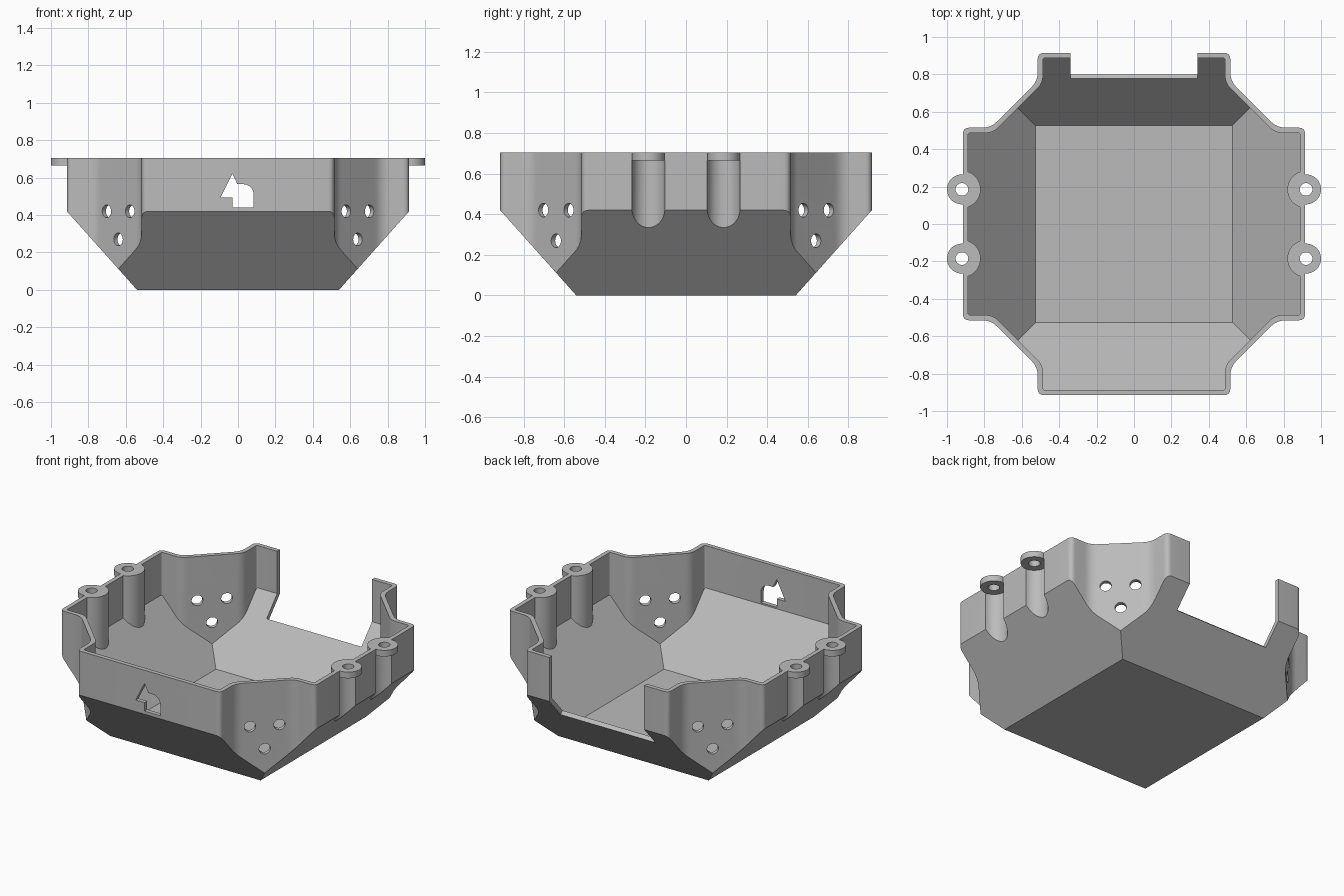
import bpy, bmesh, math
from mathutils import Matrix, Vector

if "Cube" in bpy.data.objects:
    bpy.data.objects.remove(bpy.data.objects["Cube"])

HEIGHT, WALL = 0.705, 0.028
FLOOR_HALF, SLOPE = 0.54, 0.893      # hull base half width, widening per unit height
BOSS_X, BOSS_Y = 0.92, 0.185

grey = bpy.data.materials.new("plain grey")
grey.use_nodes = True
grey.diffuse_color = (0.5, 0.5, 0.5, 1)
grey.node_tree.nodes["Principled BSDF"].inputs["Base Color"].default_value = (0.5, 0.5, 0.5, 1)


def prism(name, points, vector, matrix=Matrix()):
    """Solid made by sweeping a flat outline along a vector."""
    bm = bmesh.new()
    face = bm.faces.new([bm.verts.new(p) for p in points])
    swept = bmesh.ops.extrude_face_region(bm, geom=[face], use_keep_orig=True)
    verts = [g for g in swept["geom"] if isinstance(g, bmesh.types.BMVert)]
    bmesh.ops.translate(bm, verts=verts, vec=vector)
    bmesh.ops.transform(bm, matrix=matrix, verts=bm.verts)
    bmesh.ops.recalc_face_normals(bm, faces=bm.faces)
    return to_object(name, bm)


def cone(name, r1, r2, z1, z2, sides=40, matrix=Matrix()):
    bm = bmesh.new()
    bmesh.ops.create_cone(bm, cap_ends=True, segments=sides, radius1=r1, radius2=r2,
                          depth=z2 - z1, matrix=matrix @ Matrix.Translation((0, 0, (z1 + z2) / 2)))
    return to_object(name, bm)


def to_object(name, bm):
    mesh = bpy.data.meshes.new(name)
    bm.to_mesh(mesh)
    bm.free()
    mesh.materials.append(grey)
    obj = bpy.data.objects.new(name, mesh)
    bpy.context.collection.objects.link(obj)
    return obj


def combine(target, tool, operation):
    mod = target.modifiers.new("combine", 'BOOLEAN')
    mod.operation, mod.solver, mod.object = operation, 'EXACT', tool
    with bpy.context.temp_override(object=target, active_object=target):
        bpy.ops.object.modifier_apply(modifier=mod.name)
    bpy.data.objects.remove(tool)


def outline(inset, convex, concave):
    """Cross-shaped plan with diagonal inner corners, all corners rounded."""
    arm, half, diag = 0.915 - inset, 0.515 - inset, 1.28 - inset * math.sqrt(2)
    quarter = [(arm, half, convex), (diag - half, half, concave),
               (half, diag - half, concave), (half, arm, convex)]
    corners = []
    for k in range(4):
        turn = Matrix.Rotation(k * math.pi / 2, 3, 'Z')
        corners += [(turn @ Vector((x, y, 0)), r) for x, y, r in quarter]
    points = []
    for i, (p, r) in enumerate(corners):
        a = p + (corners[i - 1][0] - p).normalized() * r
        b = p + (corners[(i + 1) % len(corners)][0] - p).normalized() * r
        for s in range(7):
            t = s / 6
            points.append(a * (1 - t) ** 2 + p * 2 * t * (1 - t) + b * t * t)
    return points


def hull(name, inset, convex, concave, z1, z2):
    """Plan outline trimmed by a square funnel."""
    solid = prism(name, [p + Vector((0, 0, z1)) for p in outline(inset, convex, concave)], (0, 0, z2 - z1))
    shrink = inset * math.hypot(1, SLOPE)
    radii = [(FLOOR_HALF + SLOPE * z - shrink) * math.sqrt(2) for z in (z1, z2)]
    funnel = cone("funnel", *radii, z1, z2, 4, Matrix.Rotation(math.pi / 4, 4, 'Z'))
    combine(solid, funnel, 'INTERSECT')
    return solid


bosses = [Matrix.Translation((sx * BOSS_X, sy * BOSS_Y, 0)) for sx in (-1, 1) for sy in (-1, 1)]

# Shell with the cavity shaped around the four screw columns
shell = hull("tray_shell", 0, 0.035, 0.045, 0, 0.8)
cavity = hull("cavity", WALL, 0.012, 0.04, WALL, 0.9)
for place in bosses:
    combine(cavity, cone("column", 0.1, 0.1, -0.1, 1, matrix=place), 'DIFFERENCE')
combine(shell, cavity, 'DIFFERENCE')

# Screw lugs, the open channels beneath them and their holes
for place in bosses:
    combine(shell, cone("lug", 0.08, 0.08, 0.64, 0.78, matrix=place), 'UNION')
    combine(shell, cone("channel", 0.081, 0.081, -0.1, 0.665, matrix=place), 'DIFFERENCE')
    combine(shell, cone("screw_hole", 0.034, 0.034, 0.5, 0.9, 24, place), 'DIFFERENCE')

# Three round holes in each diagonal wall
for k in range(4):
    spin = Matrix.Rotation(math.pi / 4 + k * math.pi / 2, 4, 'Z')
    for side, z in ((-0.088, 0.42), (0.088, 0.42), (0, 0.27)):
        place = spin @ Matrix.Translation((0, side, z)) @ Matrix.Rotation(math.pi / 2, 4, 'Y')
        combine(shell, cone("wall_hole", 0.034, 0.034, 0.78, 1.05, 24, place), 'DIFFERENCE')

# Rear opening, its sill square to the sloping wall
gap = [(0.949, 0.157), (0.75, 0.335), (0.75, 0.9), (1.1, 0.9), (1.1, 0.157)]
combine(shell, prism("rear_gap", [(-0.34, y, z) for y, z in gap], (0.68, 0, 0)), 'DIFFERENCE')

# Turning-arrow opening in the front wall
arrow = [(-0.03, 0.62), (-0.093, 0.495), (-0.03, 0.495), (-0.03, 0.44), (0.083, 0.44)]
arrow += [(0.028 + 0.055 * math.cos(a), 0.51 + 0.055 * math.sin(a))
          for a in (i * math.pi / 16 for i in range(9))]
arrow += [(-0.003, 0.565)]
combine(shell, prism("arrow_cutter", [(x, -1, z) for x, z in arrow], (0, 0.2, 0)), 'DIFFERENCE')

# Level the rim
rim = [(-2, -2, HEIGHT), (2, -2, HEIGHT), (2, 2, HEIGHT), (-2, 2, HEIGHT)]
combine(shell, prism("rim_trim", rim, (0, 0, 1)), 'DIFFERENCE')

bpy.ops.object.select_all(action='DESELECT')
shell.select_set(True)
bpy.context.view_layer.objects.active = shell
bpy.ops.object.shade_smooth_by_angle(angle=math.radians(30))
